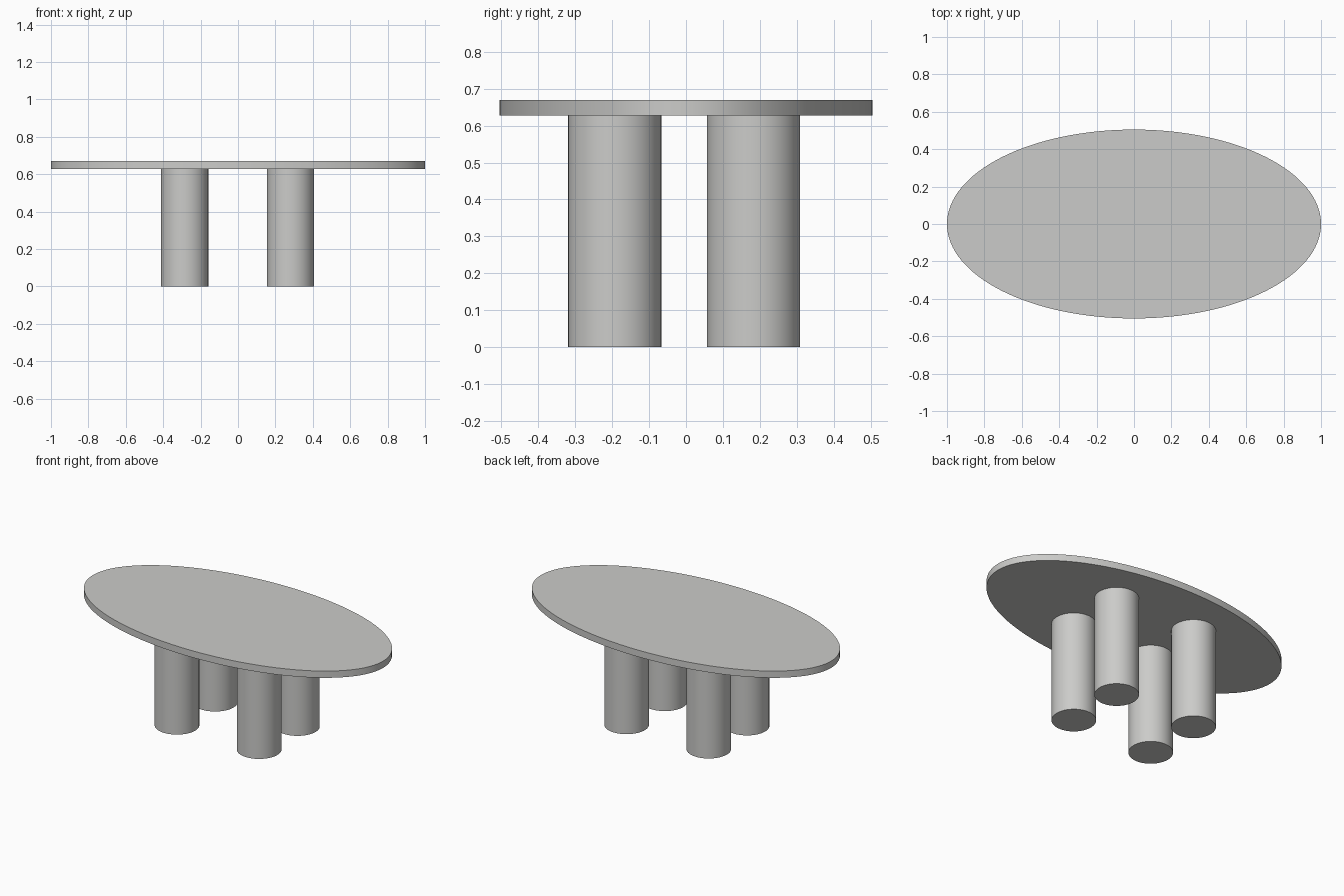
import bpy
import math

if "Cube" in bpy.data.objects:
    bpy.data.objects.remove(bpy.data.objects["Cube"])

# One warm grey for the whole table
grey = bpy.data.materials.new("warm_grey")
grey.diffuse_color = (0.6, 0.6, 0.585, 1.0)
grey.use_nodes = True
grey.node_tree.nodes["Principled BSDF"].inputs["Base Color"].default_value = grey.diffuse_color

LEG_HEIGHT = 0.627
TOP_THICKNESS = 0.042


def cylinder(name, radius_x, radius_y, z_low, z_high, x=0.0, y=0.0, sides=64):
    bpy.ops.mesh.primitive_cylinder_add(
        vertices=sides, radius=1, depth=1, location=(x, y, (z_low + z_high) / 2))
    ob = bpy.context.object
    ob.name = name
    ob.scale = (radius_x, radius_y, z_high - z_low)
    bpy.ops.object.transform_apply(location=False, rotation=False, scale=True)
    bpy.ops.object.shade_smooth_by_angle(angle=math.radians(30))
    ob.data.materials.append(grey)
    return ob


# Oval tabletop
cylinder("tabletop", 1.0, 0.505, LEG_HEIGHT, LEG_HEIGHT + TOP_THICKNESS, sides=128)

# Four round legs
for depth_name, y in (("front", -0.193), ("back", 0.183)):
    for side_name, x in (("left", -0.285), ("right", 0.281)):
        cylinder(f"{depth_name}_{side_name}_leg", 0.126, 0.126, 0, LEG_HEIGHT, x, y)
